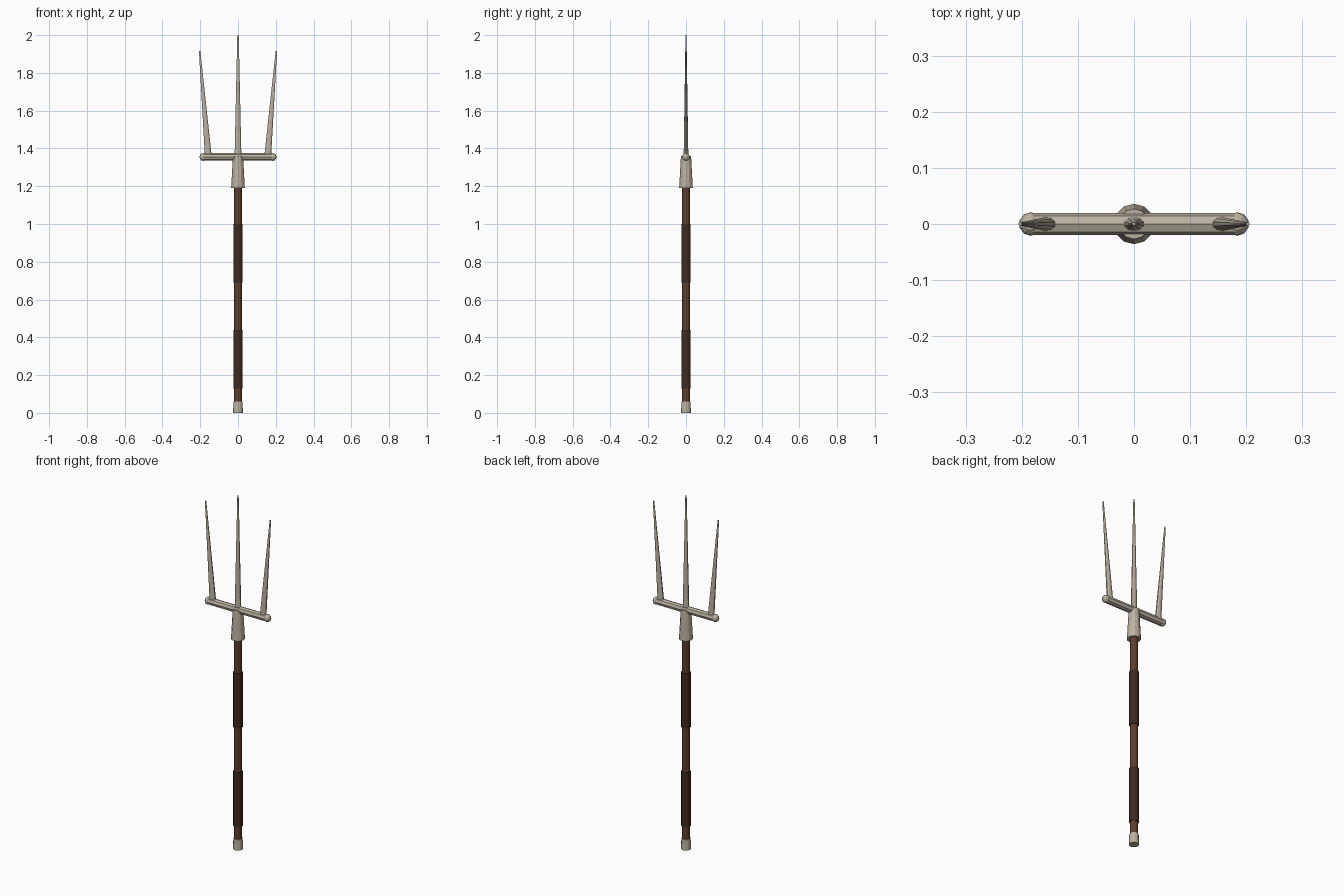
import bpy
from math import atan2, pi, hypot

if "Cube" in bpy.data.objects:
    bpy.data.objects.remove(bpy.data.objects["Cube"])


def material(name, rgb):
    m = bpy.data.materials.new(name)
    m.diffuse_color = (*rgb, 1)
    m.use_nodes = True
    m.node_tree.nodes["Principled BSDF"].inputs["Base Color"].default_value = m.diffuse_color
    return m


METAL = material("steel", (0.50, 0.45, 0.36))
WOOD = material("wood", (0.11, 0.05, 0.028))
LEATHER = material("leather", (0.048, 0.024, 0.015))


def finish(name, mat):
    ob = bpy.context.object
    ob.name = name
    ob.data.materials.append(mat)
    return ob


def tube(name, z0, z1, r0, r1, mat, sides=12):
    bpy.ops.mesh.primitive_cone_add(vertices=sides, radius1=r0, radius2=r1,
                                    depth=z1 - z0, location=(0, 0, (z0 + z1) / 2))
    return finish(name, mat)


def prong(name, x0, z0, x1, z1):
    # tapered spike, flattened front to back
    dx, dz = x1 - x0, z1 - z0
    bpy.ops.mesh.primitive_cone_add(vertices=10, radius1=0.019, radius2=0.004,
                                    depth=hypot(dx, dz),
                                    location=((x0 + x1) / 2, 0, (z0 + z1) / 2),
                                    rotation=(0, atan2(dx, dz), 0))
    ob = finish(name, METAL)
    ob.scale = (1, 0.66, 1)
    return ob


# Handle
tube("shaft", 0.03, 1.22, 0.021, 0.021, WOOD)
tube("butt_cap", 0.0, 0.06, 0.026, 0.024, METAL)
tube("lower_grip", 0.13, 0.44, 0.025, 0.025, LEATHER)
tube("upper_grip", 0.69, 1.0, 0.025, 0.025, LEATHER)

# Head socket
tube("socket", 1.19, 1.36, 0.036, 0.027, METAL)

# Crossbar with ball ends
bpy.ops.mesh.primitive_cylinder_add(vertices=8, radius=0.02, depth=0.37,
                                    location=(0, 0, 1.355), rotation=(0, pi / 2, 0))
finish("crossbar", METAL)
for side, label in ((-1, "left"), (1, "right")):
    bpy.ops.mesh.primitive_uv_sphere_add(segments=10, ring_count=6, radius=0.021,
                                         location=(side * 0.184, 0, 1.355))
    finish(label + "_ball_end", METAL)
    prong(label + "_prong", side * 0.157, 1.355, side * 0.203, 1.915)

# Centre prong
prong("centre_prong", 0, 1.355, 0, 2.0)
